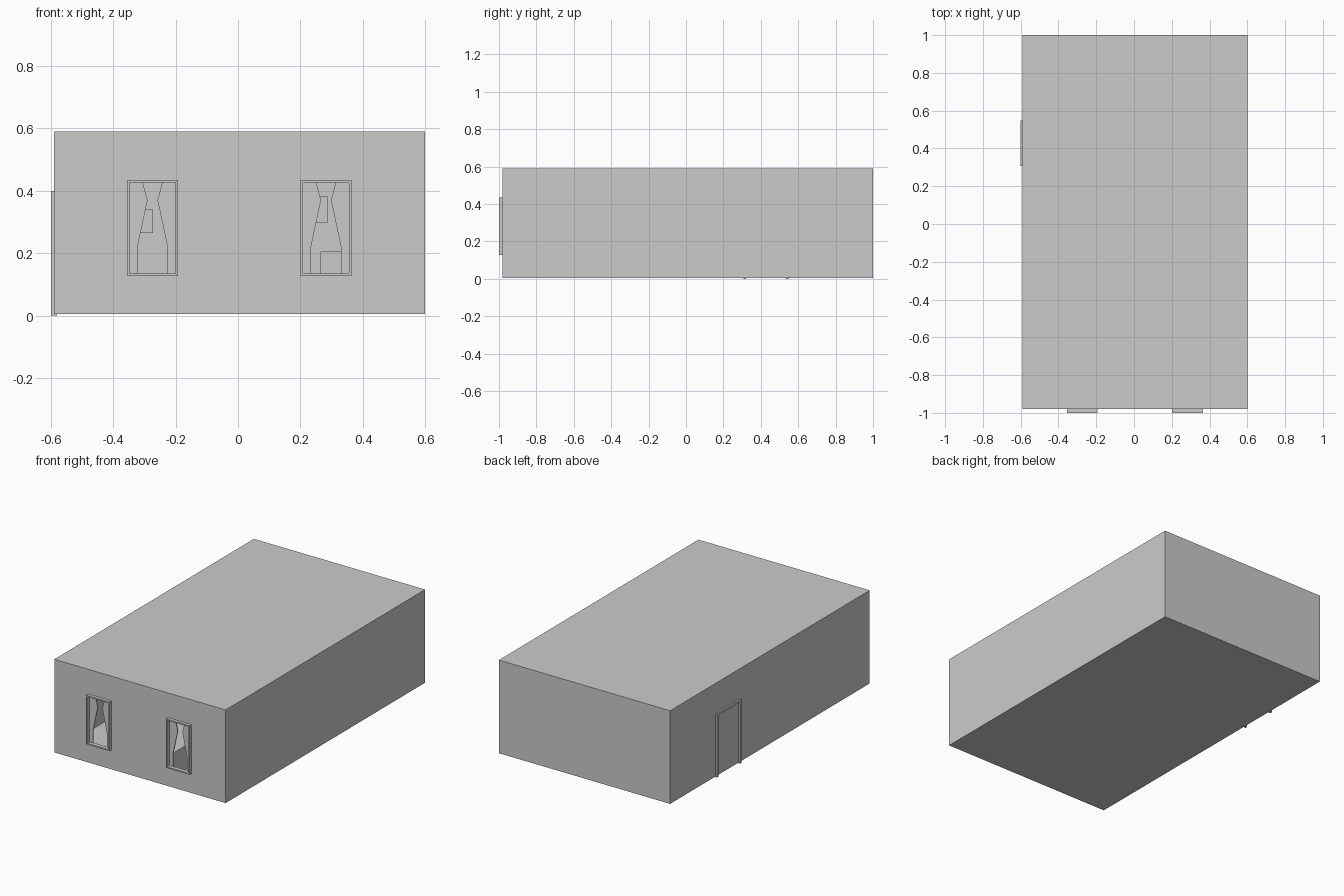
import bpy, bmesh

if "Cube" in bpy.data.objects:
    bpy.data.objects.remove(bpy.data.objects["Cube"])


def box(name, x0, x1, y0, y1, z0, z1):
    """Axis-aligned box given by its limits."""
    bm = bmesh.new()
    bmesh.ops.create_cube(bm, size=1)
    for v in bm.verts:
        v.co = ((x0 + x1) / 2 + v.co.x * (x1 - x0),
                (y0 + y1) / 2 + v.co.y * (y1 - y0),
                (z0 + z1) / 2 + v.co.z * (z1 - z0))
    return finish(name, bm)


def finish(name, bm):
    bmesh.ops.recalc_face_normals(bm, faces=bm.faces)
    mesh = bpy.data.meshes.new(name)
    bm.to_mesh(mesh)
    bm.free()
    obj = bpy.data.objects.new(name, mesh)
    bpy.context.collection.objects.link(obj)
    return obj


def cut(obj, cutter):
    """Subtract the cutter and discard it."""
    cutter.hide_render = True
    mod = obj.modifiers.new("cut", 'BOOLEAN')
    mod.operation = 'DIFFERENCE'
    mod.solver = 'EXACT'
    mod.object = cutter
    bpy.context.view_layer.objects.active = obj
    bpy.ops.object.modifier_apply(modifier=mod.name)
    bpy.data.objects.remove(cutter)


def curtain(name, cx, side):
    """Tied-back curtain panel; the inner edge narrows towards the tie."""
    edge = [(0.033, 0.433), (0.016, 0.37), (0.048, 0.22), (0.048, 0.128)]
    bm = bmesh.new()
    profile = [(0.083, 0.128), (0.083, 0.433)] + edge
    front = [bm.verts.new((cx + side * x, -0.978, z)) for x, z in profile]
    face = bm.faces.new(front)
    ext = bmesh.ops.extrude_face_region(bm, geom=[face])
    for v in ext["geom"]:
        if isinstance(v, bmesh.types.BMVert):
            v.co.y += 0.006
    return finish(name, bm)


# Hollow room shell: floor, walls and ceiling
T = 0.006
room = box("room_walls", -0.59, 0.6, -0.98, 1.0, 0.005, 0.59)
cut(room, box("inside_cutter", -0.59 + T, 0.6 - T, -0.98 + T, 1.0 - T,
              0.005 + T, 0.59 - T))

# Front windows: opening, raised frame and a pair of curtains
B = 0.008
for label, cx in (("left", -0.274), ("right", 0.282)):
    x0, x1, z0, z1 = cx - 0.082, cx + 0.082, 0.127, 0.435
    cut(room, box("window_cutter", x0 + B, x1 - B, -1.1, -0.95, z0 + B, z1 - B))
    frame = box(label + "_window_frame", x0, x1, -1.0, -0.979, z0, z1)
    cut(frame, box("frame_cutter", x0 + B, x1 - B, -1.1, -0.9, z0 + B, z1 - B))
    for s, side in (("left", -1), ("right", 1)):
        curtain(f"{label}_window_{s}_curtain", cx, side)

# Door frame on the left wall
for name, y in (("front", 0.307), ("back", 0.535)):
    box("door_post_" + name, -0.6, -0.58, y, y + 0.013, 0.0, 0.387)
box("door_lintel", -0.6, -0.58, 0.307, 0.548, 0.387, 0.4)

# Pictures on the back wall
box("picture_right", 0.195, 0.287, 0.98, 1.0, 0.297, 0.384)
box("picture_left", -0.365, -0.272, 0.98, 0.998, 0.265, 0.34)

# Furniture glimpsed through the windows
box("cabinet", 0.265, 0.594, 0.55, 0.994, 0.01, 0.205)
box("table", -0.15, 0.16, -0.95, -0.45, 0.01, 0.16)
